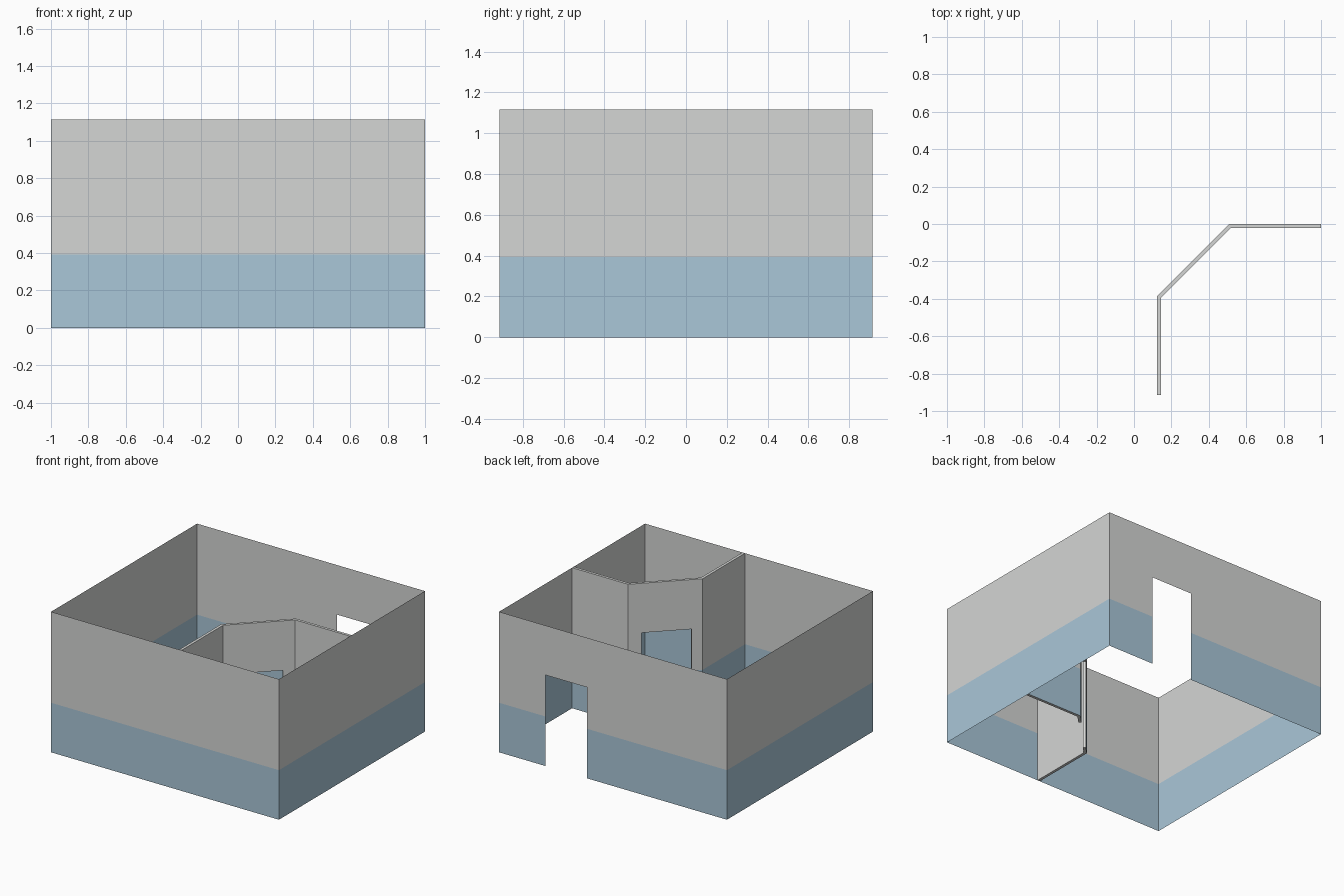
import bpy, bmesh
from mathutils import Vector

if "Cube" in bpy.data.objects:
    bpy.data.objects.remove(bpy.data.objects["Cube"])

X, Y, H = 1.0, 0.915, 1.115      # half width, half depth, height
BAND, DOOR = 0.393, 0.722        # painted band and door heights
LEVELS = [0, BAND, DOOR, H]
T = 0.022                        # partition thickness


def material(name, rgb):
    m = bpy.data.materials.new(name)
    m.diffuse_color = (*rgb, 1)
    m.use_nodes = True
    m.node_tree.nodes["Principled BSDF"].inputs["Base Color"].default_value = m.diffuse_color
    return m


GREY = material("wall grey", (0.66, 0.67, 0.66))
BLUE = material("band blue", (0.40, 0.57, 0.69))


def finish(name, bm):
    bmesh.ops.remove_doubles(bm, verts=bm.verts, dist=1e-5)
    me = bpy.data.meshes.new(name)
    bm.to_mesh(me)
    bm.free()
    me.materials.append(GREY)
    me.materials.append(BLUE)
    bpy.context.collection.objects.link(bpy.data.objects.new(name, me))


def quad(bm, pts, blue=False):
    f = bm.faces.new([bm.verts.new(p) for p in pts])
    f.material_index = int(blue)


def thin_wall(name, stations, door=None):
    """Single sheet wall along the stations; segment index 'door' is left open."""
    bm = bmesh.new()
    for i, (a, b) in enumerate(zip(stations, stations[1:])):
        for z0, z1 in zip(LEVELS, LEVELS[1:]):
            if i == door and z1 <= DOOR:
                continue
            quad(bm, [(*a, z0), (*b, z0), (*b, z1), (*a, z1)], z1 <= BAND)
    finish(name, bm)


# Outer walls, with a doorway in the back
thin_wall("front_wall", [(-X, -Y), (X, -Y)])
thin_wall("right_wall", [(X, -Y), (X, Y)])
thin_wall("back_wall", [(X, Y), (0.592, Y), (0.229, Y), (-X, Y)], door=1)
thin_wall("left_wall", [(-X, Y), (-X, -Y)])

# Partition: outer and inner point at each station, doorway in the diagonal
A, B = Vector((0.508, 0)), Vector((0.123, -0.385))
off = Vector((T, -T)) * 0.7071
d0, d1 = A.lerp(B, 0.18), A.lerp(B, 0.85)
k = T * 0.414
END = -Y + 0.001
path = [((X - 0.001, 0), (X - 0.001, -T)), (A, (A.x + k, -T)),
        (d0, d0 + off), (d1, d1 + off),
        (B, (B.x + T, B.y - k)), ((B.x, END), (B.x + T, END))]
faces = {}
for i, (s, e) in enumerate(zip(path, path[1:])):
    for z0, z1 in zip(LEVELS, LEVELS[1:]):
        if i == 2 and z1 <= DOOR:
            continue
        (a, b), (c, d) = s, e
        lo = [(*p, z0) for p in (a, b, d, c)]
        hi = [(*p, z1) for p in (a, b, d, c)]
        cell = [(lo[::-1], False), (hi, False)]
        for j in range(4):
            n = (j + 1) % 4
            # side 3 is the outer face, which carries the painted band
            cell.append(([lo[j], lo[n], hi[n], hi[j]], j == 3 and z1 <= BAND))
        for pts, blue in cell:
            key = frozenset(tuple(round(v, 5) for v in p) for p in pts)
            if key in faces:       # face shared by two cells is internal
                del faces[key]
            else:
                faces[key] = (pts, blue)
bm = bmesh.new()
for pts, blue in faces.values():
    quad(bm, pts, blue)
bmesh.ops.remove_doubles(bm, verts=bm.verts, dist=1e-5)
bmesh.ops.recalc_face_normals(bm, faces=bm.faces)
finish("inner_partition", bm)
